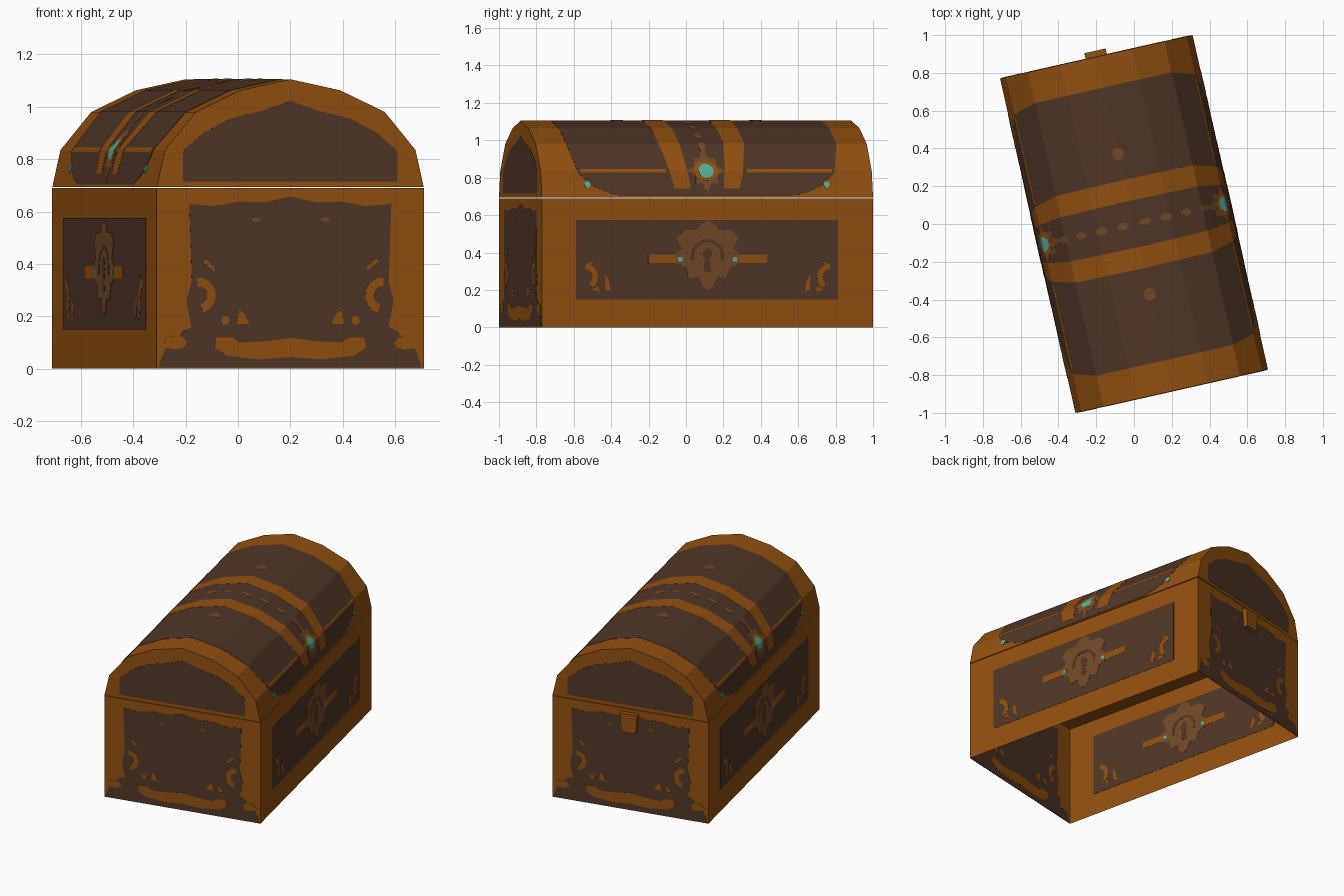
import bpy, bmesh, math
from mathutils import Vector

if "Cube" in bpy.data.objects:
    bpy.data.objects.remove(bpy.data.objects["Cube"], do_unlink=True)

W, L, H = 0.5225, 0.9075, 0.69      # half width, half length, box height
TURN = math.radians(12.7)           # the chest stands turned on its base


def material(name, r, g, b):
    m = bpy.data.materials.new(name)
    m.use_nodes = True
    m.diffuse_color = (r, g, b, 1)
    m.node_tree.nodes["Principled BSDF"].inputs["Base Color"].default_value = (r, g, b, 1)
    return m


gold = material("gold_trim", 0.29, 0.08, 0.005)
wood = material("dark_wood", 0.08, 0.037, 0.02)
bronze = material("bronze", 0.17, 0.067, 0.019)
teal = material("teal_gem", 0.09, 0.43, 0.31)


def finish(name, bm, mat):
    mesh = bpy.data.meshes.new(name)
    bm.to_mesh(mesh)
    bm.free()
    mesh.materials.append(mat)
    ob = bpy.data.objects.new(name, mesh)
    ob.rotation_euler.z = TURN
    bpy.context.collection.objects.link(ob)
    return ob


# Lid cross-section, from the left rim over the top to the right rim
half = [(W, H + 0.003), (0.49, 0.835), (0.37, 0.98), (0.195, 1.063), (0, 1.105)]
profile = half + [(-x, z) for x, z in reversed(half[:-1])]


def on_side(sign):
    return lambda u, v: (sign * W, u, v)


def on_end(sign):
    return lambda u, v: (u, sign * L, v)


def on_lid(u, t):
    i = min(max(int(t), 0), len(profile) - 2)
    (x0, z0), (x1, z1) = profile[i], profile[i + 1]
    f = t - i
    return (x0 + (x1 - x0) * f, u, z0 + (z1 - z0) * f)


def plate(name, outlines, place, mat, layer, folds=()):
    """Thin plate drawn flat, creased at the folds and laid on a wall."""
    bm = bmesh.new()
    for outline in outlines:
        bm.faces.new([bm.verts.new((u, v, 0)) for u, v in outline])
    for t in folds:
        bmesh.ops.bisect_plane(bm, geom=bm.verts[:] + bm.edges[:] + bm.faces[:],
                               plane_co=(0, t, 0), plane_no=(0, 1, 0), dist=1e-5)
    for v in bm.verts:
        v.co = Vector(place(v.co.x, v.co.y))
    bm.normal_update()
    ob = finish(name, bm, mat)
    solid = ob.modifiers.new("thickness", 'SOLIDIFY')
    solid.thickness = 0.003 + 0.0018 * layer
    solid.offset = 0
    return ob


def flip(outline):
    return [(-u, v) for u, v in reversed(outline)]


def both(*outlines):
    return [o for shape in outlines for o in (shape, flip(shape))]


def whole(right_half):
    """Close a half outline into a symmetric one."""
    return right_half + [(-u, v) for u, v in reversed(right_half) if u > 0]


def oval(u, v, ru, rv, n=12):
    return [(u + ru * math.cos(k * math.tau / n), v + rv * math.sin(k * math.tau / n))
            for k in range(n)]


def arc(u, v, r_in, r_out, start, end, n=8):
    angles = [math.radians(start + (end - start) * k / n) for k in range(n + 1)]
    outer = [(u + r_out * math.cos(a), v + r_out * math.sin(a)) for a in angles]
    inner = [(u + r_in * math.cos(a), v + r_in * math.sin(a)) for a in reversed(angles)]
    return outer + inner


def rect(u0, v0, u1, v1):
    return [(u0, v0), (u1, v0), (u1, v1), (u0, v1)]


# Box: four walls and a top, open underneath
bm = bmesh.new()
bmesh.ops.create_cube(bm, size=1)
for v in bm.verts:
    v.co = (v.co.x * 2 * W, v.co.y * 2 * L, (v.co.z + 0.5) * H)
bmesh.ops.delete(bm, geom=[f for f in bm.faces if f.normal.z < -0.5], context='FACES')
finish("box", bm, gold)

# Lid shell: faceted arch with closed ends
bm = bmesh.new()
rows = [[bm.verts.new((x, y, z)) for x, z in profile] for y in (-L, L)]
for i in range(len(profile) - 1):
    bm.faces.new((rows[0][i], rows[0][i + 1], rows[1][i + 1], rows[1][i]))
for row in rows:
    bm.faces.new(row)
bmesh.ops.recalc_face_normals(bm, faces=bm.faces[:])
finish("lid", bm, gold)

# Lid wood and its two straps
FOLDS = range(1, 8)
rim = [(0.47, 0.07), (0.55, 0.2), (0.63, 0.45), (0.7, 0.9), (0.74, 2)]
rim += [(u, 8 - t) for u, t in reversed(rim)]
plate("lid_wood", [rim + flip(rim)], on_lid, wood, 0, FOLDS)
strap = [(0.09, 0.35), (0.18, 0.35), (0.235, 2), (0.24, 4), (0.235, 6), (0.18, 7.65),
         (0.09, 7.65), (0.12, 6), (0.125, 4), (0.12, 2)]
plate("lid_straps", both(strap), on_lid, gold, 1, FOLDS)

# Bronze studs along the crown
studs = [oval(0, 1.9 + 0.6 * k, 0.02, 0.17, 8) for k in range(8)]
studs += both(oval(0.38, 4, 0.035, 0.17, 8))
plate("lid_studs", studs, on_lid, bronze, 1, FOLDS)

# Gem mounts and edge lines on both slopes
for name, fold, way in (("left", 1, 1), ("right", 7, -1)):
    line = rect(0.22, fold - 0.06, 0.69, fold + 0.06)
    plate(name + "_lid_lines", both(line), on_lid, gold, 1, FOLDS)
    star = []
    for k in range(16):
        a, r = k * math.tau / 16, (0.145 if k % 4 == 0 else 0.085 if k % 2 else 0.115)
        star.append((r * math.cos(a) * 0.75, fold + r * math.sin(a) * 6))
    plate(name + "_gem_ornament", [star], on_lid, bronze, 1, FOLDS)
    plate(name + "_gem_ring", [oval(0, fold, 0.068, 0.37)], on_lid, gold, 2, FOLDS)
    gems = [oval(0, fold, 0.042, 0.26)] + both(oval(0.655, fold - way * 0.5, 0.018, 0.13, 6))
    plate(name + "_lid_gems", gems, on_lid, teal, 3, FOLDS)

# Long walls: wood panel, lock and scrolls
lock = whole([(0, 0.2), (0.03, 0.22), (0.05, 0.27), (0.1, 0.26), (0.12, 0.32), (0.17, 0.34),
              (0.17, 0.4), (0.14, 0.42), (0.17, 0.48), (0.13, 0.52), (0.06, 0.52),
              (0.04, 0.55), (0, 0.575)])
keyhole = whole([(0, 0.295), (0.022, 0.3), (0.012, 0.36), (0.026, 0.39), (0.018, 0.415),
                 (0, 0.425)])
scroll = arc(0.67, 0.27, 0.04, 0.07, 90, 235)
tick = [(0.53, 0.19), (0.56, 0.2), (0.565, 0.28), (0.54, 0.25)]
leaf = [(0.59, 0.19), (0.64, 0.2), (0.6, 0.22)]
fleck = [(0.62, 0.355), (0.66, 0.32), (0.66, 0.34)]
for name, sign in (("left", 1), ("right", -1)):
    place = on_side(sign)
    plate(name + "_side_wood", [rect(-0.72, 0.15, 0.715, 0.575)], place, wood, 0)
    plate(name + "_side_scrolls", both(scroll, tick, leaf, fleck), place, gold, 1)
    plate(name + "_lock_bars", both(rect(0.13, 0.345, 0.325, 0.39)), place, gold, 1)
    plate(name + "_lock_plate", [lock], place, bronze, 2)
    plate(name + "_lock_holes", [arc(0, 0.38, 0.075, 0.092, -15, 195, 12), keyhole],
          place, wood, 3)
    plate(name + "_lock_gems", both(rect(0.138, 0.352, 0.162, 0.377)), place, teal, 3)

# End walls: wood panel with feet, arched lid panel and scrolls
panel = whole([(0.515, 0.004), (0.49, 0.075), (0.44, 0.085), (0.425, 0.14), (0.385, 0.16),
               (0.405, 0.26), (0.385, 0.33), (0.395, 0.63), (0.3, 0.62), (0.2, 0.638),
               (0.1, 0.635), (0, 0.658)])
arch = whole([(0.42, 0.715), (0.42, 0.83), (0.34, 0.9), (0.235, 0.955), (0.11, 0.985),
              (0, 1.022)])
foot = whole([(0, 0.045), (0.12, 0.035), (0.25, 0.05), (0.295, 0.08), (0.29, 0.12),
              (0.23, 0.12), (0.2, 0.1), (0.1, 0.105), (0, 0.118)])
curl = arc(0.36, 0.28, 0.035, 0.068, 85, 255)
spike = [(0.16, 0.17), (0.21, 0.17), (0.2, 0.225), (0.18, 0.21)]
dot = oval(0.255, 0.185, 0.018, 0.018, 6)
slash = [(0.295, 0.37), (0.345, 0.41), (0.335, 0.42), (0.3, 0.39)]
knob = oval(0.45, 0.1, 0.045, 0.027, 8)
bead = oval(0.135, 0.57, 0.02, 0.01, 8)
for name, sign in (("front", -1), ("back", 1)):
    place = on_end(sign)
    plate(name + "_wood", [panel], place, wood, 0)
    plate(name + "_lid_wood", [arch], place, wood, 0)
    plate(name + "_scrolls", [foot] + both(curl, spike, dot, slash, knob), place, gold, 1)
    plate(name + "_beads", both(bead), place, bronze, 1)

# Latch on the back wall, narrowing downwards
bm = bmesh.new()
bmesh.ops.create_cube(bm, size=1)
for v in bm.verts:
    width = 0.115 if v.co.z > 0 else 0.095
    v.co = (v.co.x * width, L + (v.co.y + 0.5) * 0.032, 0.605 + v.co.z * 0.125)
finish("latch", bm, gold)
